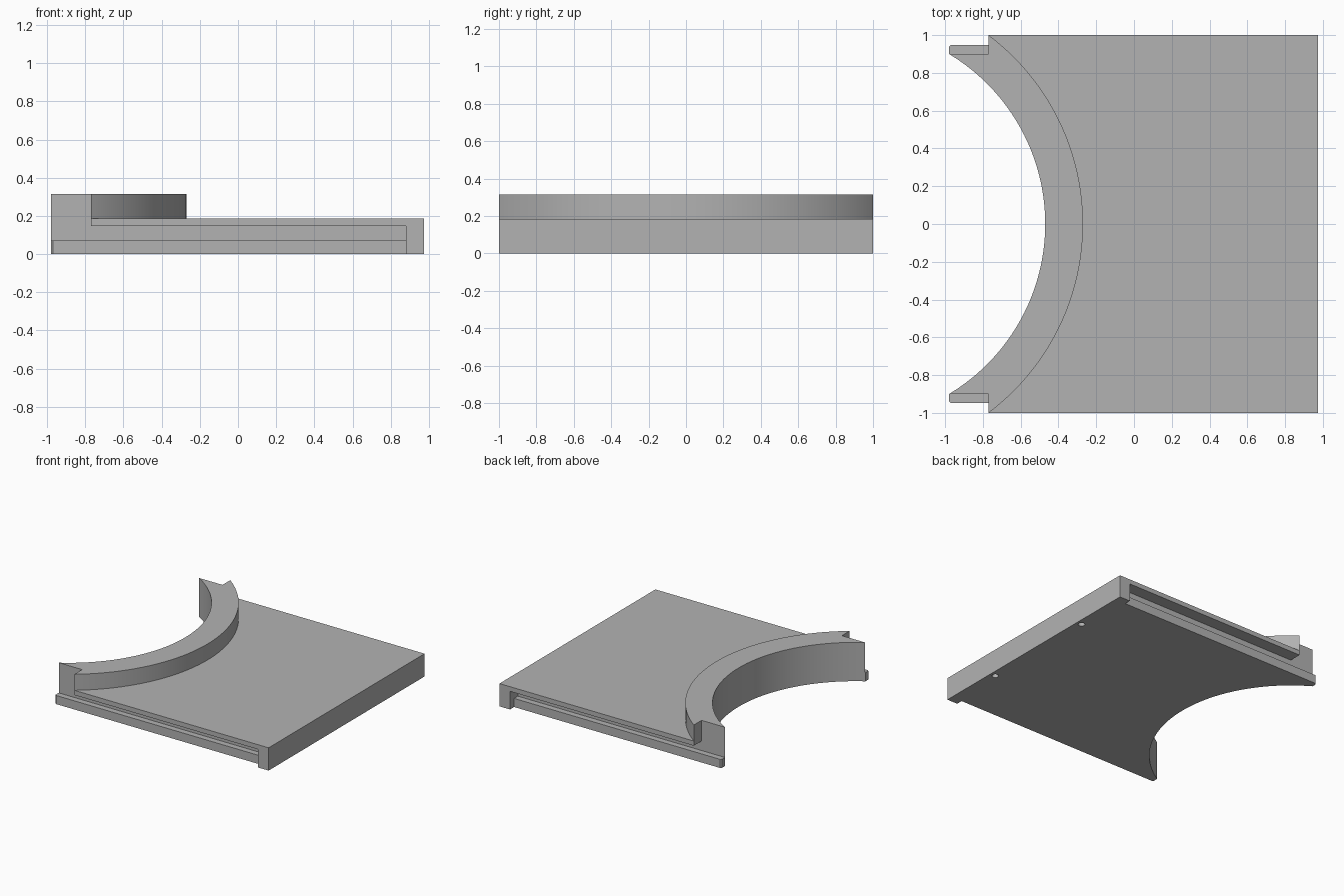
import bpy
import bmesh
from math import radians
from mathutils import Vector

cube = bpy.data.objects.get("Cube")
if cube:
    bpy.data.objects.remove(cube, do_unlink=True)

ARC_X = -1.52            # shared centre of both arcs
INNER_R, OUTER_R = 1.05, 1.25
DECK_Z, TOP_Z = 0.185, 0.315

grey = bpy.data.materials.new("plain_grey")
grey.use_nodes = True
colour = (0.45, 0.45, 0.45, 1)
grey.diffuse_color = colour
grey.node_tree.nodes["Principled BSDF"].inputs["Base Color"].default_value = colour


def finish(name, bm):
    bmesh.ops.recalc_face_normals(bm, faces=bm.faces)
    mesh = bpy.data.meshes.new(name)
    bm.to_mesh(mesh)
    bm.free()
    mesh.materials.append(grey)
    obj = bpy.data.objects.new(name, mesh)
    bpy.context.collection.objects.link(obj)
    return obj


def prism(name, points, offset):
    """Extrude a closed outline along an offset vector."""
    bm = bmesh.new()
    face = bm.faces.new([bm.verts.new(p) for p in points])
    new = bmesh.ops.extrude_face_region(bm, geom=[face])["geom"]
    verts = [v for v in new if isinstance(v, bmesh.types.BMVert)]
    bmesh.ops.translate(bm, verts=verts, vec=Vector(offset))
    return finish(name, bm)


def box(name, x0, x1, y, z0, z1):
    return prism(name, [(x0, -y, z0), (x1, -y, z0), (x1, y, z0), (x0, y, z0)],
                 (0, 0, z1 - z0))


def cylinder(name, x, y, z0, z1, radius, sides):
    bm = bmesh.new()
    bmesh.ops.create_cone(bm, cap_ends=True, segments=sides, radius1=radius,
                          radius2=radius, depth=z1 - z0)
    bmesh.ops.translate(bm, verts=bm.verts, vec=(x, y, (z0 + z1) / 2))
    return finish(name, bm)


def cut(target, cutter):
    cutter.hide_render = True
    mod = target.modifiers.new("cut", "BOOLEAN")
    mod.operation = "DIFFERENCE"
    mod.solver = "EXACT"
    mod.object = cutter
    bpy.ops.object.select_all(action="DESELECT")
    bpy.context.view_layer.objects.active = target
    target.select_set(True)
    bpy.ops.object.modifier_apply(modifier=mod.name)
    bpy.data.objects.remove(cutter, do_unlink=True)


# Solid block
plate = box("sliding_plate", -0.98, 0.975, 1, 0, TOP_Z)

# Lower the deck everywhere outside the curved lip
deck = box("deck_cutter", -1.2, 1.2, 1.2, DECK_Z, 0.5)
cut(deck, cylinder("lip_keep", ARC_X, 0, 0, 1, OUTER_R, 256))
cut(plate, deck)

# Curved opening
cut(plate, cylinder("opening_cutter", ARC_X, 0, -0.2, 0.6, INNER_R, 256))

for s in (-1, 1):
    # Side groove that opens into an end notch
    groove = [(-1.2, 0.07), (0.88, 0.07), (0.88, 0.147),
              (-0.77, 0.147), (-0.77, 0.5), (-1.2, 0.5)]
    cut(plate, prism("groove_cutter", [(x, s * 0.9, z) for x, z in groove],
                     (0, s * 0.3, 0)))
    # Narrowed tongue with a chamfered tip
    trim = [(-1.2, 1.2), (0.88, 1.2), (0.88, 0.948),
            (-0.97, 0.948), (-1, 0.918), (-1.2, 0.918)]
    cut(plate, prism("tongue_cutter", [(x, s * y, -0.1) for x, y in trim],
                     (0, 0, 0.2)))
    # Small blind hole underneath
    cut(plate, cylinder("hole_cutter", 0.93, s * 0.5, -0.1, 0.06, 0.025, 32))

bpy.ops.object.shade_smooth_by_angle(angle=radians(30))
